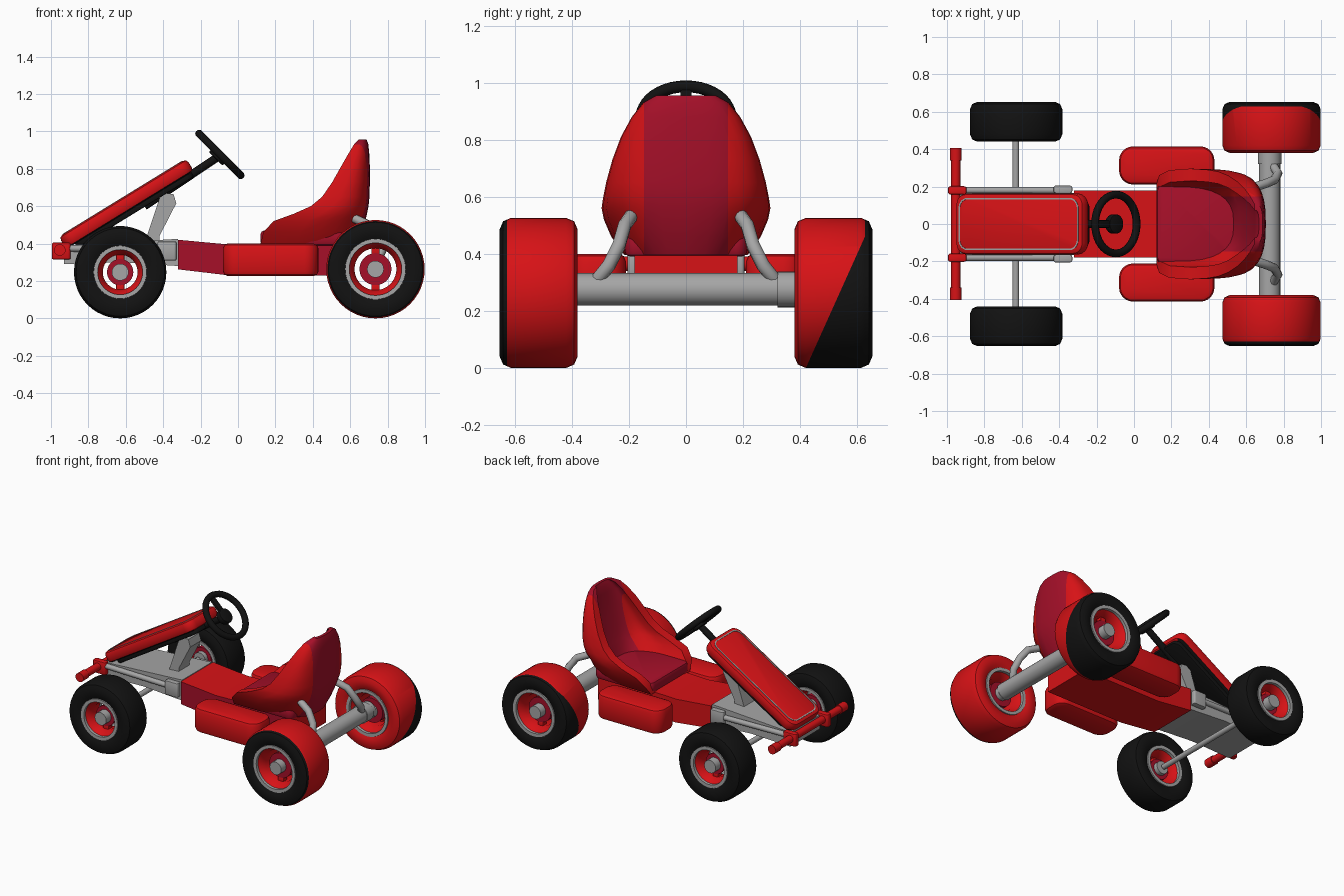
import bpy, bmesh, math
from mathutils import Matrix, Vector

if "Cube" in bpy.data.objects:
    bpy.data.objects.remove(bpy.data.objects["Cube"])


def material(name, rgb):
    m = bpy.data.materials.new(name)
    m.diffuse_color = (*rgb, 1)
    m.use_nodes = True
    m.node_tree.nodes["Principled BSDF"].inputs["Base Color"].default_value = m.diffuse_color
    return m


RED = material("red", (0.68, 0.006, 0.008))
CRIMSON = material("crimson", (0.38, 0.005, 0.022))
GREY = material("grey", (0.38, 0.38, 0.38))
BLACK = material("black", (0.006, 0.006, 0.006))


def finish(name, bm, mats, matrix=None, cuts=(), rule=None):
    """Place a bmesh, cut it along colour borders, colour its faces and smooth it."""
    if matrix:
        bm.transform(matrix)
    bmesh.ops.recalc_face_normals(bm, faces=bm.faces[:])
    for co, no in cuts:
        bmesh.ops.bisect_plane(bm, geom=bm.verts[:] + bm.edges[:] + bm.faces[:],
                               plane_co=co, plane_no=no)
    bm.normal_update()
    if rule:
        for f in bm.faces:
            f.material_index = rule(f.calc_center_median(), f.normal)
    me = bpy.data.meshes.new(name)
    bm.to_mesh(me)
    bm.free()
    for m in mats:
        me.materials.append(m)
    ob = bpy.data.objects.new(name, me)
    bpy.context.collection.objects.link(ob)
    bpy.ops.object.select_all(action='DESELECT')
    ob.select_set(True)
    bpy.context.view_layer.objects.active = ob
    bpy.ops.object.shade_smooth_by_angle(angle=math.radians(38))
    return ob


def loft(name, rings, mats, wrap=False, **kw):
    bm = bmesh.new()
    vs = [[bm.verts.new(p) for p in r] for r in rings]
    n = len(rings[0])
    pairs = list(zip(vs, vs[1:])) + ([(vs[-1], vs[0])] if wrap else [])
    for a, b in pairs:
        for i in range(n):
            j = (i + 1) % n
            bm.faces.new((a[i], a[j], b[j], b[i]))
    if not wrap:
        bm.faces.new(vs[0])
        bm.faces.new(vs[-1])
    return finish(name, bm, mats, **kw)


def lathe(name, profile, mats, n=40, **kw):
    """Revolve a closed (radius, height) profile round the local z axis."""
    rings = [[(r * math.cos(2 * math.pi * i / n), r * math.sin(2 * math.pi * i / n), h)
              for i in range(n)] for r, h in profile]
    return loft(name, rings, mats, wrap=True, **kw)


def round_rect(hx, hy, r, z, n=6):
    pts = []
    for k, (sx, sy) in enumerate(((1, 1), (-1, 1), (-1, -1), (1, -1))):
        for i in range(n + 1):
            a = math.pi / 2 * (k + i / n)
            pts.append((sx * (hx - r) + r * math.cos(a), sy * (hy - r) + r * math.sin(a), z))
    return pts


def pad(name, hx, hy, hz, r, e, mats, matrix, **kw):
    """Rounded slab with softened top and bottom edges."""
    levels = [(-hz, e), (-hz + 0.3 * e, 0.3 * e), (-hz + e, 0),
              (hz - e, 0), (hz - 0.3 * e, 0.3 * e), (hz, e)]
    rings = [round_rect(hx - i, hy - i, max(r - i, 0.004), z) for z, i in levels]
    return loft(name, rings, mats, matrix=matrix, **kw)


def tube(name, a, b, r, mat, n=20):
    a, b = Vector(a), Vector(b)
    bm = bmesh.new()
    bmesh.ops.create_cone(bm, cap_ends=True, segments=n, radius1=r, radius2=r, depth=(b - a).length)
    q = Vector((0, 0, 1)).rotation_difference(b - a).to_matrix().to_4x4()
    return finish(name, bm, [mat], Matrix.Translation((a + b) / 2) @ q)


def extrude_y(name, profile, hw, mats, **kw):
    """Side profile in x and z given thickness across y."""
    return loft(name, [[(x, s * hw, z) for x, z in profile] for s in (-1, 1)], mats, **kw)


T = Matrix.Translation

# Wheels: tyre, lip rings, open rim, hub and spokes
for end, cx, R, ri, ro, y0 in (("front", -0.63, 0.247, 0.132, 0.093, 0.44),
                               ("rear", 0.735, 0.263, 0.152, 0.112, 0.38)):
    y1 = 0.653
    for s, side in ((1, "left"), (-1, "right")):
        tag = f"{end}_{side}_"
        M = T((cx, 0, R)) @ Matrix.Rotation(-s * math.pi / 2, 4, 'X')
        cuts, rule = (), None
        if end == "rear" and s > 0:
            cuts = [((0, 0.42, 0), (0, 1, -0.45)), ((0, 0.627, 0), (0, 1, 0))]
            rule = lambda c, n: int(c.y < min(0.627, 0.42 + 0.45 * c.z))
        elif end == "rear":
            cuts = [((0, -0.627, 0), (0, 1, 0))]
            rule = lambda c, n: int(c.y > -0.627)
        lathe(tag + "tyre", [(ri, y0 + .02), (ri + .03, y0 + .004), (R - .04, y0), (R - .012, y0 + .012),
                             (R, y0 + .04), (R, y1 - .04), (R - .012, y1 - .012), (R - .04, y1),
                             (ri + .03, y1 - .004), (ri, y1 - .02)], [BLACK, RED],
              n=48, matrix=M, cuts=cuts, rule=rule)
        for lip, h in (("outer", y1 - .016), ("inner", y0 + .016)):
            lathe(tag + lip + "_lip", [(ri - .012, h - .01), (ri + .01, h - .01),
                                       (ri + .01, h + .01), (ri - .012, h + .01)], [GREY], matrix=M)
        lathe(tag + "rim", [(ri, y1 - .02), (ri - .012, y1 - .03), (ro, y1 - .075), (ro, y0 + .075),
                            (ri - .012, y0 + .03), (ri, y0 + .02)], [RED], matrix=M)
        tube(tag + "hub", (cx, s * (y0 + .06), R), (cx, s * (y1 - .075), R), ro * 0.8 - 0.004, CRIMSON, 28)
        tube(tag + "hub_cap", (cx, s * (y0 + .03), R), (cx, s * (y1 - .02), R), 0.045, GREY)
        for k in (-1, 1):
            pad(tag + "spoke", 0.022, 0.02, 0.025, 0.004, 0.002, [RED],
                T((cx, s * (y1 - .1), R + k * (ro - .008))))

# Axles
tube("front_axle", (-0.632, -0.46, 0.247), (-0.632, 0.46, 0.247), 0.018, GREY)
tube("rear_axle", (0.725, -0.42, 0.275), (0.725, 0.42, 0.275), 0.057, GREY, 24)
tube("rear_axle_collar", (0.725, 0.32, 0.275), (0.725, 0.385, 0.275), 0.063, GREY, 24)

# Chassis: grey front frame and red beam
extrude_y("front_frame", [(-0.93, 0.39), (-0.32, 0.425), (-0.32, 0.28), (-0.62, 0.3), (-0.93, 0.29)],
          0.165, [GREY])
extrude_y("chassis_beam", [(-0.32, 0.42), (-0.05, 0.395), (0.12, 0.4), (0.56, 0.41),
                           (0.56, 0.23), (-0.05, 0.23), (-0.32, 0.262)], 0.18, [RED, CRIMSON],
          rule=lambda c, n: int(n.y < -0.5))

# Parts mirrored left and right
for s, side in ((1, "left"), (-1, "right")):
    pad(side + "_side_pod", 0.255, 0.102, 0.087, 0.075, 0.025, [RED], T((0.175, s * 0.313, 0.313)))
    tube(side + "_frame_rail", (-0.93, s * 0.18, 0.375), (-0.34, s * 0.18, 0.365), 0.018, GREY, 12)
    pad(side + "_frame_bracket", 0.05, 0.02, 0.05, 0.012, 0.006, [GREY], T((-0.38, s * 0.185, 0.36)))
    pad(side + "_bumper_clamp", 0.05, 0.022, 0.045, 0.015, 0.008, [RED], T((-0.945, s * 0.18, 0.36)))
    tube(side + "_bumper_grip", (-0.953, s * 0.34, 0.365), (-0.953, s * 0.405, 0.365), 0.031, RED)
    # bent strut from the seat back to the rear axle
    cu = bpy.data.curves.new(side + "_seat_strut", 'CURVE')
    cu.dimensions = '3D'
    cu.bevel_depth = 0.024
    cu.bevel_resolution = 3
    cu.use_fill_caps = True
    sp = cu.splines.new('POLY')
    path = [(0.62, 0.19, 0.535), (0.7, 0.215, 0.5), (0.75, 0.235, 0.43), (0.77, 0.27, 0.36), (0.745, 0.31, 0.31)]
    sp.points.add(len(path) - 1)
    for p, (x, y, z) in zip(sp.points, path):
        p.co = (x, s * y, z, 1)
    cu.materials.append(GREY)
    bpy.context.collection.objects.link(bpy.data.objects.new(side + "_seat_strut", cu))

# Front bumper bar
tube("bumper_bar", (-0.953, -0.4, 0.365), (-0.953, 0.4, 0.365), 0.025, RED)

# Seat shell: U-shaped level sections (height, front x, back x, half width, back thickness)
sections = [(0.395, 0.12, 0.63, 0.215, 0.13), (0.46, 0.135, 0.66, 0.262, 0.13), (0.52, 0.19, 0.68, 0.288, 0.13),
            (0.56, 0.3, 0.69, 0.296, 0.125), (0.60, 0.39, 0.698, 0.29, 0.12), (0.65, 0.45, 0.703, 0.28, 0.11),
            (0.73, 0.505, 0.705, 0.258, 0.09), (0.81, 0.55, 0.705, 0.228, 0.07), (0.88, 0.59, 0.702, 0.19, 0.055),
            (0.93, 0.62, 0.697, 0.15, 0.04), (0.955, 0.645, 0.688, 0.105, 0.02)]


def half_loop(xf, xb, w, z, n=16):
    pts = []
    for i in range(n + 1):
        a = math.pi * (i / n - 0.5)
        pts.append((xf + (xb - xf) * max(math.cos(a), 0) ** 0.6,
                    w * math.copysign(abs(math.sin(a)) ** 0.75, a), z))
    return pts


loft("seat_shell", [half_loop(xf, xb, w, z) + half_loop(xf, xb - t, w - min(0.065, 0.3 * w), z)[::-1]
                    for z, xf, xb, w, t in sections], [RED, CRIMSON],
     cuts=[((0, 0.148, 0), (0, 1, 0)), ((0, -0.148, 0), (0, 1, 0))],
     rule=lambda c, n: int(abs(c.y) < 0.148))
pad("seat_cushion", 0.225, 0.215, 0.04, 0.04, 0.02, [CRIMSON], T((0.345, 0, 0.43)))

# Sloping nose panel with black underside and a thin grey outline
N = T((-0.597, 0, 0.612)) @ Matrix.Rotation(math.radians(-31.5), 4, 'Y')
pad("nose_panel", 0.4, 0.163, 0.038, 0.06, 0.022, [RED, BLACK], N,
    rule=lambda c, n: int(n.z < -0.6))
pad("nose_underside", 0.365, 0.135, 0.02, 0.05, 0.008, [BLACK], N @ T((0.02, 0, -0.045)))
loft("nose_outline", [round_rect(0.375 - i, 0.14 - i, 0.055 - i, z)
                      for i, z in ((0, .036), (0, .041), (.008, .041), (.008, .036))],
     [GREY], wrap=True, matrix=N)

# Steering support, column and wheel
extrude_y("steering_support", [(-0.5, 0.4), (-0.41, 0.67), (-0.345, 0.665), (-0.33, 0.615), (-0.42, 0.44), (-0.42, 0.4)],
          0.06, [GREY])
tube("steering_column", (-0.5, 0, 0.6), (-0.1, 0, 0.868), 0.022, BLACK, 16)
S = T((-0.097, 0, 0.876)) @ Matrix.Rotation(math.radians(45), 4, 'Y')
lathe("steering_wheel", [(0.157 + 0.021 * math.cos(a * math.pi / 5), 0.021 * math.sin(a * math.pi / 5))
                         for a in range(10)], [BLACK], matrix=S)
pad("steering_hub", 0.052, 0.052, 0.02, 0.05, 0.008, [BLACK], S @ T((0, 0, -0.012)))
pad("steering_spoke", 0.06, 0.02, 0.01, 0.008, 0.004, [BLACK], S @ T((-0.095, 0, -0.008)))
